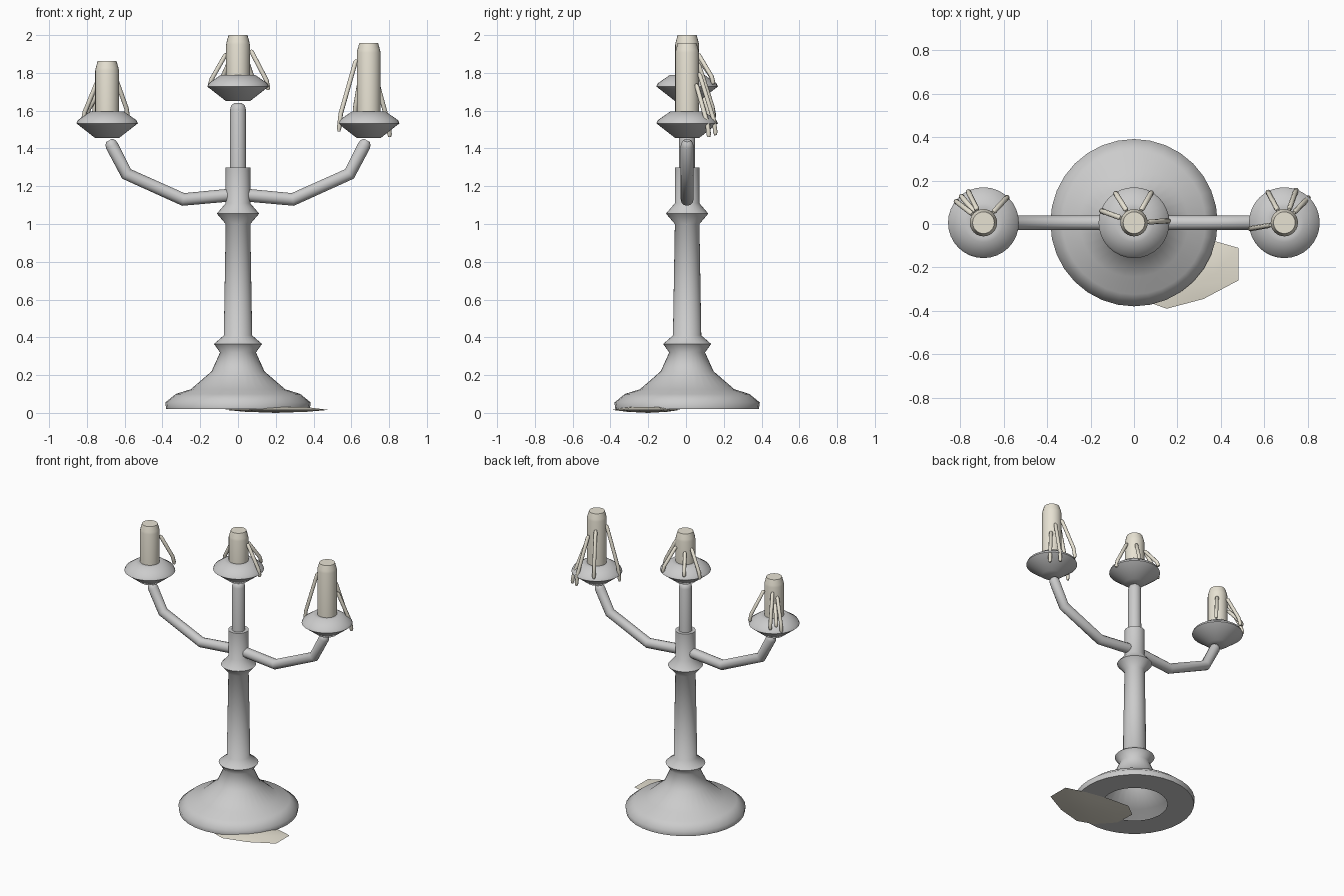
import bpy, bmesh, math

if "Cube" in bpy.data.objects:
    bpy.data.objects.remove(bpy.data.objects["Cube"])

CY = 0.006  # depth of the stand's axis
wax = bpy.data.materials.new("wax")
wax.diffuse_color = (0.80, 0.76, 0.65, 1)
wax.use_nodes = True
wax.node_tree.nodes["Principled BSDF"].inputs["Base Color"].default_value = wax.diffuse_color


def finish(ob, angle, mat=None):
    bpy.ops.object.select_all(action='DESELECT')
    ob.select_set(True)
    bpy.context.view_layer.objects.active = ob
    if ob.type == 'CURVE':
        bpy.ops.object.convert(target='MESH')
        ob = bpy.context.view_layer.objects.active
    if mat:
        ob.data.materials.clear()
        ob.data.materials.append(mat)
    bpy.ops.object.shade_smooth_by_angle(angle=math.radians(angle))
    return ob


def mesh_object(name, bm):
    bmesh.ops.recalc_face_normals(bm, faces=bm.faces)
    me = bpy.data.meshes.new(name)
    bm.to_mesh(me)
    bm.free()
    ob = bpy.data.objects.new(name, me)
    bpy.context.collection.objects.link(ob)
    return ob


def lathe(name, profile, x=0, z=0, n=32, cap_bottom=True, mat=None, angle=60):
    bm = bmesh.new()
    rings = []
    for r, h in profile:
        rings.append([bm.verts.new((x + r * math.cos(2 * math.pi * i / n),
                                    CY + r * math.sin(2 * math.pi * i / n), z + h))
                      for i in range(n)])
    for a, b in zip(rings, rings[1:]):
        for i in range(n):
            j = (i + 1) % n
            bm.faces.new((a[i], a[j], b[j], b[i]))
    bm.faces.new(rings[-1])
    if cap_bottom:
        bm.faces.new(rings[0][::-1])
    return finish(mesh_object(name, bm), angle, mat)


def tube(name, points, radius, mat=None, res=3):
    # points are (x, y, z, relative radius)
    cu = bpy.data.curves.new(name, 'CURVE')
    cu.dimensions = '3D'
    cu.bevel_depth = radius
    cu.bevel_resolution = res
    cu.use_fill_caps = True
    sp = cu.splines.new('POLY')
    sp.points.add(len(points) - 1)
    for p, (x, y, z, r) in zip(sp.points, points):
        p.co = (x, y, z, 1)
        p.radius = r
    ob = bpy.data.objects.new(name, cu)
    bpy.context.collection.objects.link(ob)
    return finish(ob, 50, mat)


# Base and column, hollow underneath
lathe("stand", [(0.21, 0.02), (0.38, 0.02), (0.385, 0.055), (0.33, 0.10), (0.25, 0.125),
                (0.14, 0.22), (0.095, 0.32), (0.127, 0.365), (0.075, 0.41), (0.065, 1.0),
                (0.112, 1.055), (0.065, 1.11), (0.065, 1.30)], cap_bottom=False)

# Arms
lathe("centre_arm", [(0.043, 1.25), (0.042, 1.605), (0.036, 1.628), (0.02, 1.64)])
for side, s in (("left", -1), ("right", 1)):
    tube(side + "_arm", [(s * x, CY, z, r) for x, z, r in
                         ((0.02, 1.155, 1), (0.29, 1.13, 1), (0.59, 1.265, 1),
                          (0.668, 1.415, 1), (0.676, 1.432, 0.85), (0.682, 1.443, 0.5))], 0.034, res=4)

# Dishes, candles and wax drips: x, dish bottom, candle top, drips (angle, start z, end z)
DISH = [(0.063, 0), (0.163, 0.078), (0.155, 0.095), (0.09, 0.14), (0.07, 0.14)]
SETS = {
    "left": (-0.693, 1.455, 1.862, [(47, 1.77, 1.56), (142, 1.75, 1.54),
                                    (130, 1.70, 1.58), (116, 1.78, 1.56)]),
    "centre": (0, 1.65, 2.0, [(3, 1.92, 1.71), (60, 1.90, 1.74),
                              (122, 1.88, 1.75), (160, 1.90, 1.72)]),
    "right": (0.692, 1.455, 1.957, [(190, 1.87, 1.49), (118, 1.85, 1.55),
                                    (70, 1.80, 1.47), (46, 1.74, 1.46)]),
}
for side, (x, z, top, drips) in SETS.items():
    lathe(side + "_dish", DISH, x, z)
    lathe(side + "_candle", [(0.063, z + 0.12), (0.063, top - 0.05), (0.06, top - 0.035),
                             (0.05, top)], x, mat=wax, n=24)
    for i, (deg, z0, z1) in enumerate(drips):
        c, sn = math.cos(math.radians(deg)), math.sin(math.radians(deg))
        steps = ((0.065, 0, 0.6), (0.072, 0.04, 1), (0.15, 0.75, 1), (0.159, 0.95, 1), (0.16, 1, 0.6))
        tube(f"{side}_drip_{i}", [(x + r * c, CY + r * sn, z0 + (z1 - z0) * t, w)
                                  for r, t, w in steps], 0.012, wax, res=2)

# Thin wax puddle under the base edge
outline = [(0.48, -0.11), (0.48, -0.26), (0.32, -0.345), (0.15, -0.39), (0.04, -0.35),
           (-0.06, -0.24), (-0.07, -0.10), (0.02, -0.03), (0.18, -0.04), (0.34, -0.07)]
bm = bmesh.new()
rim = [bm.verts.new((x, y, 0.016)) for x, y in outline]
for h in (0.0, 0.03):
    cx, cy = 0.2, -0.2
    inner = [bm.verts.new((cx + 0.6 * (x - cx), cy + 0.6 * (y - cy), h if h else 0.006))
             for x, y in outline]
    mid = bm.verts.new((cx, cy, h))
    for i in range(len(rim)):
        j = (i + 1) % len(rim)
        bm.faces.new((rim[i], rim[j], inner[j], inner[i]))
        bm.faces.new((inner[i], inner[j], mid))
finish(mesh_object("wax_puddle", bm), 30, wax)
